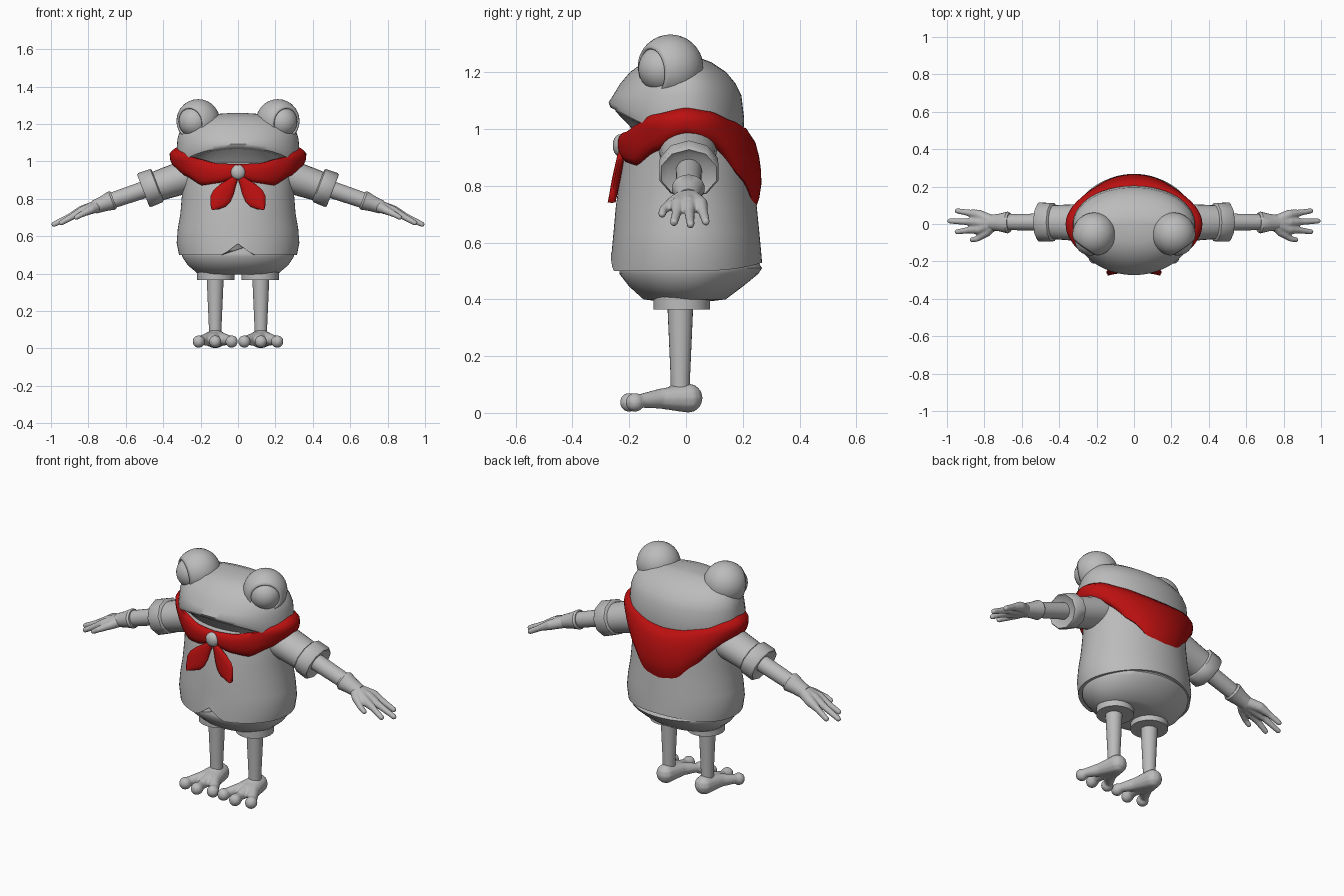
import bpy, bmesh, math
from mathutils import Vector, Matrix

if "Cube" in bpy.data.objects:
    bpy.data.objects.remove(bpy.data.objects["Cube"])


def material(name, rgb):
    m = bpy.data.materials.new(name)
    m.diffuse_color = (*rgb, 1)
    m.use_nodes = True
    m.node_tree.nodes["Principled BSDF"].inputs["Base Color"].default_value = m.diffuse_color
    return m


GREY = material("plain grey", (0.5, 0.5, 0.5))
RED = material("scarf red", (0.5, 0.005, 0.005))


def finish(name, bm, mat=GREY, mirror=False, angle=40):
    bmesh.ops.recalc_face_normals(bm, faces=bm.faces)
    me = bpy.data.meshes.new(name)
    bm.to_mesh(me)
    bm.free()
    me.materials.append(mat)
    ob = bpy.data.objects.new(name, me)
    bpy.context.collection.objects.link(ob)
    bpy.ops.object.select_all(action='DESELECT')
    ob.select_set(True)
    bpy.context.view_layer.objects.active = ob
    bpy.ops.object.shade_smooth_by_angle(angle=math.radians(angle))
    if mirror:
        ob.modifiers.new("mirror", 'MIRROR').use_mirror_merge = False
    return ob


def skin_rows(rows, cap=True, close=False):
    """Join equal closed rings of points into one surface."""
    bm = bmesh.new()
    vs = [[bm.verts.new(p) for p in r] for r in rows]
    n = len(vs[0])
    pairs = list(zip(vs, vs[1:])) + ([(vs[-1], vs[0])] if close else [])
    for a, b in pairs:
        for i in range(n):
            j = (i + 1) % n
            bm.faces.new((a[i], a[j], b[j], b[i]))
    if cap:
        bm.faces.new(vs[0])
        bm.faces.new(vs[-1])
    return bm


def oval(z, rx, yf, yb, zfun=None, n=64):
    """Ring with its own front and back depth; zfun shifts height."""
    pts = []
    for i in range(n):
        a = 2 * math.pi * i / n
        c = math.cos(a)
        x, y = rx * math.sin(a), -c * (yf if c > 0 else yb)
        pts.append((x, y, z + (zfun(x, y) if zfun else 0)))
    return pts


def tube(name, pts, n=24, mirror=True, wide=1.0, angle=40):
    """Straight-axis tube through (x, y, z, radius) stations."""
    d = Vector(pts[-1][:3]) - Vector(pts[0][:3])
    u = d.cross(Vector((0, 1, 0))).normalized()
    v = d.cross(u).normalized() * wide
    rows = [[Vector(p[:3]) + p[3] * (u * math.cos(2 * math.pi * i / n) + v * math.sin(2 * math.pi * i / n))
             for i in range(n)] for p in pts]
    return finish(name, skin_rows(rows), mirror=mirror, angle=angle)


def ball(bm, c, r, scale=(1, 1, 1), seg=16):
    m = Matrix.Translation(c) @ Matrix.Diagonal((*scale, 1))
    return bmesh.ops.create_uvsphere(bm, u_segments=seg, v_segments=seg // 2, radius=r, matrix=m)


def blended(name, chains):
    """Fleshy shape: chains of balls fused and smoothed, mirrored."""
    bm = bmesh.new()
    for ch in chains:
        for a, b in zip(ch, ch[1:]):
            for k in range(9):
                p = Vector(a).lerp(Vector(b), k / 8)
                ball(bm, p.xyz, p.w, seg=12)
    ob = finish(name, bm)
    rm = ob.modifiers.new("fuse", 'REMESH')
    rm.mode, rm.voxel_size, rm.use_smooth_shade = 'VOXEL', 0.006, True
    sm = ob.modifiers.new("soften", 'SMOOTH')
    sm.factor, sm.iterations = 0.5, 4
    ob.modifiers.new("mirror", 'MIRROR')


def lookup(t, x):
    if x <= t[0][0]:
        return t[0][1:]
    for a, b in zip(t, t[1:]):
        if x <= b[0]:
            k = (x - a[0]) / (b[0] - a[0])
            k2 = k * k * (3 - 2 * k) * 0.5 + k * 0.5
            return [p + (q - p) * k2 for p, q in zip(a[1:], b[1:])]
    return t[-1][1:]


# jacket with a notched front hem and a raised back hem
def hem(x, y):
    return 0.06 * max(0, 1 - abs(x) / 0.08) if y < 0 else 0.03 * max(0, y / 0.27) ** 3


body = [oval(0.50, 0.295, 0.245, 0.24, hem), oval(0.50, 0.315, 0.265, 0.268, hem)]
body += [oval(*r) for r in [(0.565, 0.328, 0.262, 0.265), (0.64, 0.322, 0.255, 0.258), (0.72, 0.308, 0.248, 0.25),
                            (0.82, 0.30, 0.235, 0.24), (0.90, 0.30, 0.22, 0.235), (0.97, 0.30, 0.20, 0.215),
                            (1.02, 0.28, 0.17, 0.18)]]
finish("jacket", skin_rows(body), angle=50)

# shorts
finish("shorts", skin_rows([oval(*r) for r in [
    (0.395, 0.17, 0.11, 0.10), (0.40, 0.215, 0.15, 0.14), (0.445, 0.268, 0.20, 0.20), (0.49, 0.298, 0.235, 0.255),
    (0.51, 0.30, 0.235, 0.268), (0.57, 0.28, 0.22, 0.23)]]), angle=50)
tube("shorts_cuff", [(0.118, -0.015, 0.365, 0.10), (0.118, -0.015, 0.42, 0.10)])

# legs and three-toed feet
tube("leg", [(0.122, -0.02, 0.05, 0.034), (0.122, -0.02, 0.12, 0.034), (0.122, -0.02, 0.39, 0.046)])
heel = (0.122, 0.008, 0.052, 0.052)
blended("foot", [[heel, (0.122, -0.03, 0.06, 0.045)]] +
        [[heel, (0.122 + s * 0.035, -0.09, 0.05, 0.036), (0.122 + s * 0.085, -0.165, 0.042, 0.024),
          (0.122 + s * 0.088, -0.20 + abs(s) * 0.02, 0.037, 0.034)] for s in (-1, 0, 1)])

# sleeves, cuffs and arms
tube("sleeve", [(0.22, 0.005, 0.935, 0.095), (0.30, 0.008, 0.912, 0.088), (0.45, 0.01, 0.862, 0.08)], wide=1.12)
tube("sleeve_cuff", [(0.43, 0.01, 0.873, 0.088), (0.436, 0.01, 0.871, 0.095), (0.499, 0.01, 0.847, 0.097),
                     (0.507, 0.01, 0.844, 0.09), (0.495, 0.01, 0.848, 0.07)], n=10, wide=1.13, angle=45)
tube("forearm", [(0.44, 0.01, 0.87, 0.047), (0.70, 0.01, 0.782, 0.042)])
tube("glove_cuff", [(0.665, 0.008, 0.795, 0.046), (0.675, 0.008, 0.791, 0.052), (0.72, 0.008, 0.774, 0.042),
                    (0.77, 0.008, 0.755, 0.036)], wide=1.12)

# hands with three fingers and a thumb
wrist = (0.745, 0.008, 0.763, 0.034)
blended("hand", [
    [wrist, (0.83, 0.05, 0.735, 0.028), (0.885, 0.06, 0.708, 0.018), (0.945, 0.07, 0.674, 0.015)],
    [wrist, (0.83, 0.01, 0.735, 0.031), (0.895, 0.012, 0.706, 0.019), (0.984, 0.016, 0.664, 0.015)],
    [wrist, (0.83, -0.028, 0.733, 0.028), (0.885, -0.033, 0.706, 0.018), (0.945, -0.042, 0.672, 0.015)],
    [wrist, (0.785, -0.045, 0.742, 0.023), (0.84, -0.08, 0.715, 0.016), (0.865, -0.084, 0.70, 0.014)]])


# head: upper part with a lip sloping down and back, and a recessed jaw
def lip(x, y):
    return -min(0.08, 0.5 * (y + 0.27))


head = [oval(1.08, 0.29, 0.235, 0.18, lip), oval(1.078, 0.325, 0.266, 0.203, lip),
        oval(1.092, 0.329, 0.273, 0.205, lambda x, y: 0.7 * lip(x, y))]
head += [oval(*r) for r in [(1.12, 0.324, 0.256, 0.195), (1.16, 0.312, 0.232, 0.175), (1.20, 0.285, 0.198, 0.142),
                            (1.235, 0.225, 0.15, 0.09), (1.252, 0.14, 0.10, 0.045), (1.258, 0.05, 0.04, 0.015)]]
finish("head", skin_rows(head), angle=50)
finish("jaw", skin_rows([oval(0.96, 0.26, 0.17, 0.15), oval(1.01, 0.295, 0.198, 0.17),
                         oval(1.075, 0.315, 0.252, 0.185, lip), oval(1.085, 0.27, 0.22, 0.17, lip)]), angle=50)

# hooded eyes: an open shell facing outward and forward, with an eyeball inside
look = Vector((0.55, -0.8, -0.12)).normalized()
bm = bmesh.new()
bmesh.ops.create_uvsphere(bm, u_segments=32, v_segments=24, radius=0.116, matrix=look.to_track_quat('Z', 'Y').to_matrix().to_4x4())
bmesh.ops.delete(bm, geom=[f for f in bm.faces if f.calc_center_median().normalized().dot(look) > 0.70], context='FACES')
bmesh.ops.translate(bm, verts=bm.verts, vec=(0.213, -0.055, 1.217))
lid = finish("eyelid", bm)
so = lid.modifiers.new("thickness", 'SOLIDIFY')
so.thickness, so.offset = 0.014, -1
lid.modifiers.new("mirror", 'MIRROR')
bm = bmesh.new()
ball(bm, Vector((0.213, -0.055, 1.217)) + look * 0.036, 0.084, seg=32)
finish("eyeball", bm, mirror=True)

# neckerchief: angle from the front -> top and bottom height
edges = [(0, 0.985, 0.915), (20, 0.99, 0.885), (40, 1.015, 0.872), (60, 1.05, 0.92), (90, 1.075, 0.975),
         (115, 1.062, 0.94), (140, 1.03, 0.83), (165, 1.005, 0.73), (180, 1.0, 0.71)]
# height -> outer half width, front depth and back depth
shell = [(0.71, 0.318, 0.25, 0.255), (0.80, 0.312, 0.245, 0.266), (0.87, 0.315, 0.238, 0.264), (0.95, 0.342, 0.242, 0.248),
         (1.0, 0.362, 0.235, 0.225), (1.04, 0.366, 0.25, 0.215), (1.08, 0.345, 0.25, 0.205)]
rows = [[] for _ in range(10)]
for i in range(72):
    deg = i * 5
    top, bot = lookup(edges, min(deg, 360 - deg))
    a = math.radians(deg)
    for k, row in enumerate(rows):
        # outer face from bottom to top, then the hidden inner face back down
        t = k / 6 if k < 7 else (9 - k) / 2
        z = bot + (top - bot) * t
        rx, yf, yb = lookup(shell, z)
        s = 1 - 0.05 * abs(2 * t - 1) ** 4 if k < 7 else 0.90
        c = math.cos(a)
        row.append((s * rx * math.sin(a), -s * c * (yf if c > 0 else yb), z))
finish("neckerchief", skin_rows(rows, cap=False, close=True), RED, angle=60)

# knot and the two leaf-shaped scarf ends
bm = bmesh.new()
ball(bm, (0, -0.232, 0.942), 0.04, (1, 0.65, 1), seg=20)
finish("knot", bm)
start, tip = Vector((0.005, -0.225, 0.925)), Vector((0.14, -0.262, 0.742))
axis = tip - start
side = axis.cross(Vector((0, 1, 0))).normalized()
leaf = []
for t, w in [(0, 0.012), (0.2, 0.026), (0.4, 0.045), (0.6, 0.055), (0.75, 0.05), (0.9, 0.027), (1, 0.003)]:
    c = start + axis * t
    leaf.append([c + side * w * math.cos(a) + Vector((0, 0.014 * math.sin(a), 0))
                 for a in (2 * math.pi * i / 12 for i in range(12))])
finish("scarf_end", skin_rows(leaf), RED, mirror=True, angle=60)
